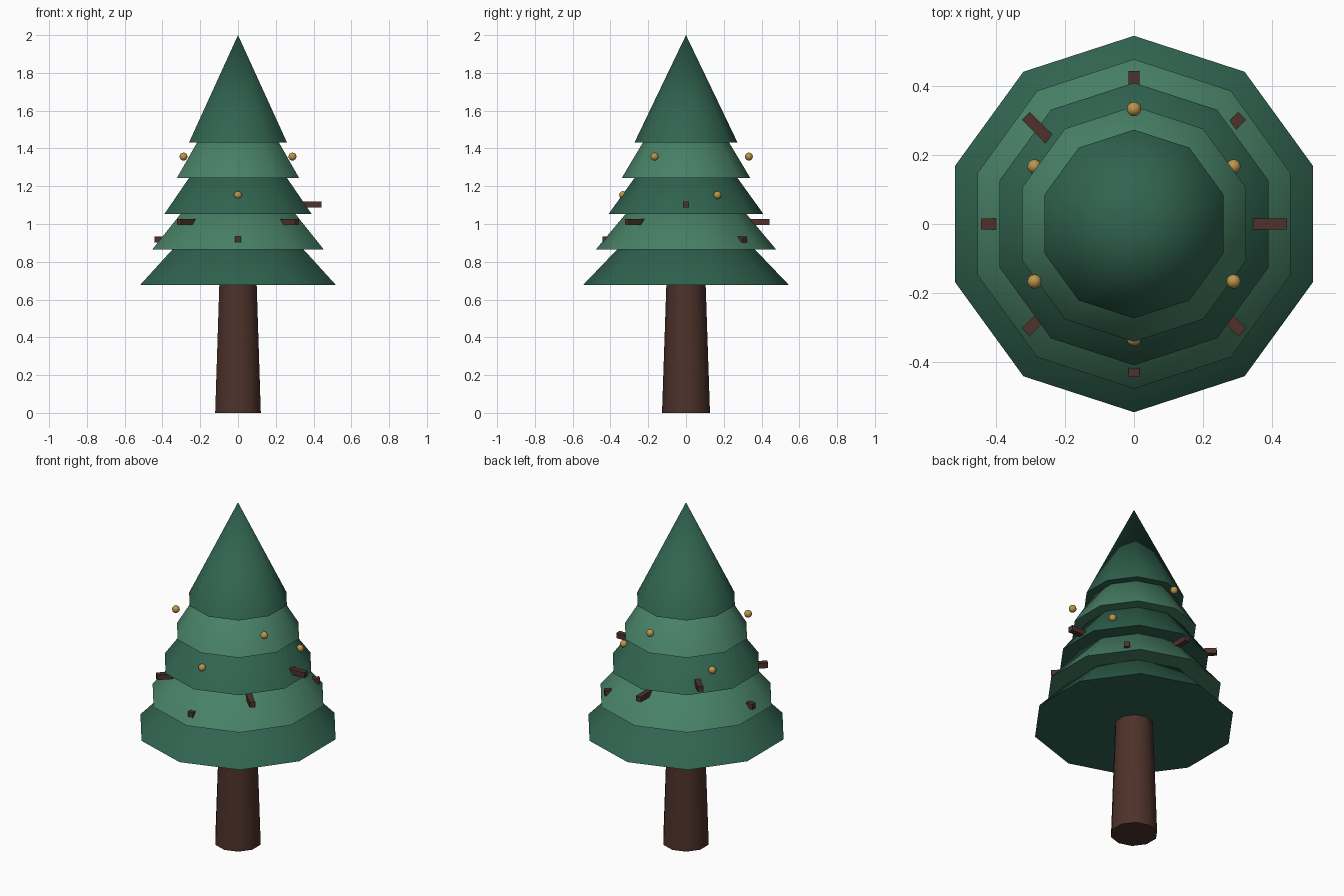
import bpy
from math import radians, cos, sin

if "Cube" in bpy.data.objects:
    bpy.data.objects.remove(bpy.data.objects["Cube"])


def material(name, rgb):
    m = bpy.data.materials.new(name)
    m.diffuse_color = (*rgb, 1)
    m.use_nodes = True
    m.node_tree.nodes["Principled BSDF"].inputs["Base Color"].default_value = m.diffuse_color
    return m


DARK = material("dark_green", (0.03, 0.125, 0.08))
LIGHT = material("light_green", (0.065, 0.22, 0.135))
BARK = material("bark", (0.075, 0.032, 0.023))
GOLD = material("gold", (0.5, 0.3, 0.07))


def finish(name, mat, smooth=True):
    ob = bpy.context.object
    ob.name = name
    ob.data.materials.append(mat)
    if smooth:
        bpy.ops.object.shade_smooth_by_angle(angle=radians(40))
    return ob


def cone(name, r1, r2, z0, z1, mat):
    bpy.ops.mesh.primitive_cone_add(vertices=10, radius1=r1, radius2=r2,
                                    depth=z1 - z0, location=(0, 0, (z0 + z1) / 2))
    return finish(name, mat)


# Tapered trunk
cone("trunk", 0.127, 0.102, 0, 0.74, BARK)

# Five overlapping foliage tiers in alternating greens
for i in range(5):
    z = 0.677 + 0.1885 * i
    cone(f"foliage_tier_{i + 1}", 0.545 - 0.068 * i, 0, z, z + 0.569,
         LIGHT if i % 2 else DARK)

# Branch stubs poking out every 45 degrees
R_IN, R_OUT, THICK = 0.25, 0.443, 0.031
for i, z in enumerate([1.103, 0.917, 1.01, 1.103, 0.917, 1.01, 0.917, 1.01]):
    a = radians(45 * i)
    r = (R_IN + R_OUT) / 2
    bpy.ops.mesh.primitive_cube_add(size=1, location=(r * cos(a), r * sin(a), z),
                                    rotation=(0, 0, a))
    bpy.context.object.scale = (R_OUT - R_IN, THICK, THICK)
    finish(f"branch_stub_{i + 1}", BARK, smooth=False)

# Round ornaments every 60 degrees, alternating low and high
for i in range(6):
    a = radians(30 + 60 * i)
    bpy.ops.mesh.primitive_uv_sphere_add(
        segments=12, ring_count=8, radius=0.021,
        location=(0.333 * cos(a), 0.333 * sin(a), 1.357 if i % 2 else 1.153))
    finish(f"ornament_{i + 1}", GOLD)
